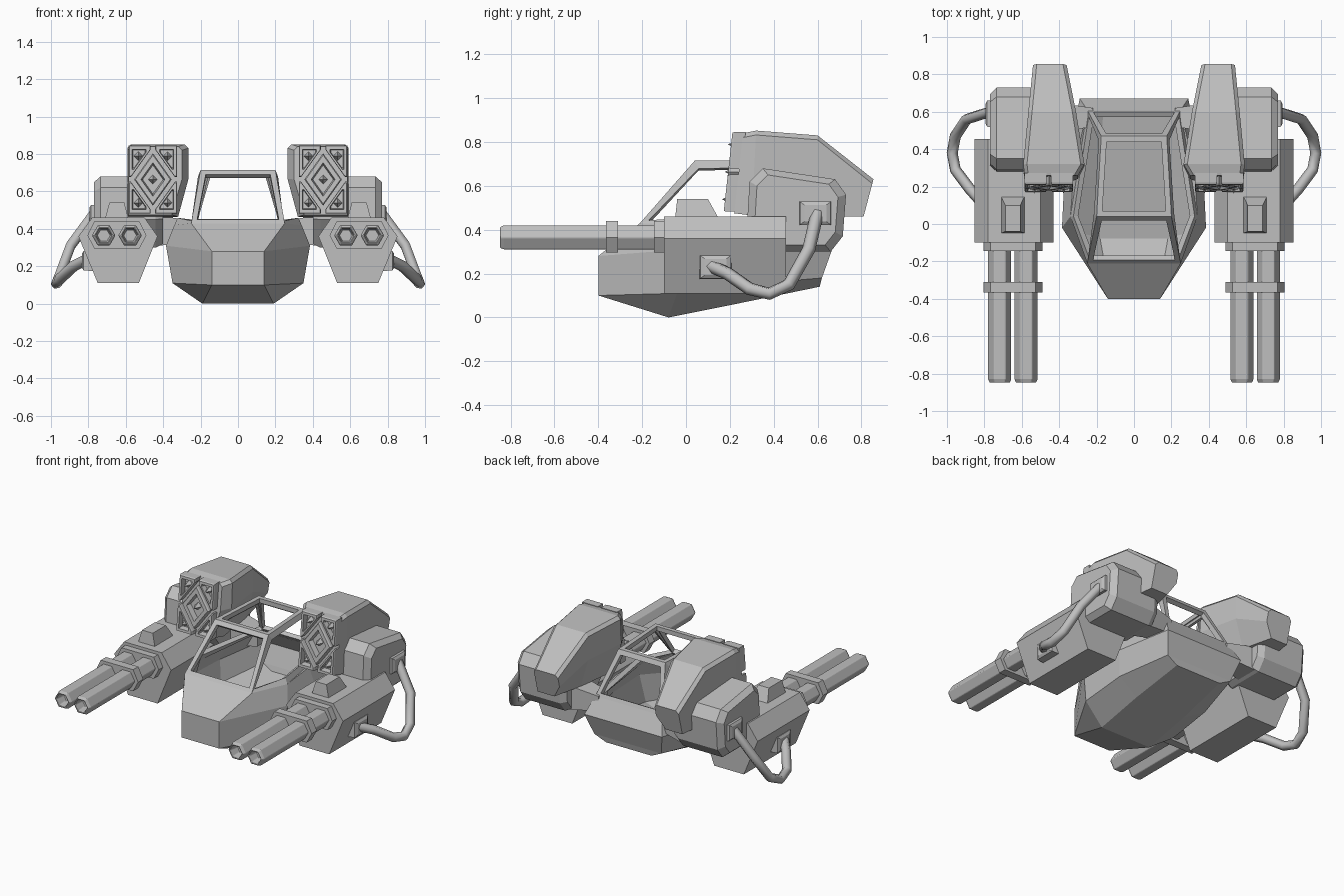
import bpy, bmesh, math
from mathutils import Vector

if "Cube" in bpy.data.objects:
    bpy.data.objects.remove(bpy.data.objects["Cube"], do_unlink=True)

grey = bpy.data.materials.new("hull_grey")
GREY = (0.52, 0.52, 0.52, 1)
grey.diffuse_color = GREY
grey.use_nodes = True
grey.node_tree.nodes["Principled BSDF"].inputs["Base Color"].default_value = GREY


def finish(name, bm, mirror=True):
    """Turn a bmesh into an object, mirrored to the other side if asked."""
    bmesh.ops.remove_doubles(bm, verts=bm.verts, dist=0.0005)
    bmesh.ops.recalc_face_normals(bm, faces=bm.faces)
    mesh = bpy.data.meshes.new(name)
    bm.to_mesh(mesh)
    bm.free()
    mesh.materials.append(grey)
    ob = bpy.data.objects.new(name, mesh)
    bpy.context.collection.objects.link(ob)
    if mirror:
        ob.modifiers.new("Mirror", "MIRROR").use_mirror_merge = False
    return ob


def add_loft(bm, rings, caps=True):
    loops = [[bm.verts.new(p) for p in ring] for ring in rings]
    n = len(loops[0])
    for a, b in zip(loops, loops[1:]):
        for i in range(n):
            j = (i + 1) % n
            bm.faces.new((a[i], a[j], b[j], b[i]))
    if caps:
        bm.faces.new(loops[0])
        bm.faces.new(loops[-1])


def loft(name, rings, mirror=True, caps=True):
    bm = bmesh.new()
    add_loft(bm, rings, caps)
    return finish(name, bm, mirror)


def along_y(profile, y):
    return [(x, y, z) for x, z in profile]


def rect(cx, cy, hx, hy):
    return [(cx - hx, cy - hy), (cx + hx, cy - hy), (cx + hx, cy + hy), (cx - hx, cy + hy)]


# Hull: an open tub, keel / low chine / high chine / sill on each station
stations = [
    [(.14, -.4, .1), (.14, -.4, .1), (.14, -.4, .28), (.25, -.21, .43)],
    [(.19, -.08, 0), (.35, -.04, .11), (.385, -.02, .31), (.34, .04, .42)],
    [(.19, .25, .066), (.34, .27, .15), (.37, .3, .31), (.32, .3, .43)],
    [(.17, .61, .14), (.25, .62, .18), (.29, .67, .32), (.25, .61, .43)],
]
bm = bmesh.new()
sides = []
for s in (1, -1):
    sides.append([[bm.verts.new((s * x, y, z)) for x, y, z in st] for st in stations])
for grid in sides:
    for a, b in zip(grid, grid[1:]):
        for i in range(3):
            bm.faces.new((a[i], a[i + 1], b[i + 1], b[i]))
r, l = sides
for i in range(3):
    bm.faces.new((r[i][0], r[i + 1][0], l[i + 1][0], l[i][0]))
    for end in (0, 3):
        if end or i:
            bm.faces.new((r[end][i], r[end][i + 1], l[end][i + 1], l[end][i]))
hull = finish("hull", bm, False)
m = hull.modifiers.new("Wall", "SOLIDIFY")
m.thickness, m.offset = 0.03, -1

# Canopy: cage with every pane cut out to leave a frame
sill = [(.25, -.21, .43), (.34, .04, .42), (.25, .61, .43)]
roof = [(.2, .04, .715), (.175, .47, .715)]
bm = bmesh.new()
R = [bm.verts.new(p) for p in sill + roof]
L = [bm.verts.new((-x, y, z)) for x, y, z in sill + roof]
for v in (R, L):
    bm.faces.new((v[0], v[1], v[3]))
    bm.faces.new((v[1], v[2], v[4], v[3]))
for a, b in ((0, 3), (3, 4), (4, 2)):
    bm.faces.new((R[a], R[b], L[b], L[a]))
bmesh.ops.recalc_face_normals(bm, faces=bm.faces)
bmesh.ops.dissolve_edges(bm, edges=[e for v in (R, L) for e in v[3].link_edges
                                    if v[1] in e.verts])
panes = list(bm.faces)
bmesh.ops.inset_individual(bm, faces=panes, thickness=0.042)
bmesh.ops.delete(bm, geom=panes, context="FACES")
canopy = finish("canopy_frame", bm, False)
m = canopy.modifiers.new("Bars", "SOLIDIFY")
m.thickness, m.offset = 0.03, -1

# Shoulder blocks and the arms joining them to the hull
shoulder = [(.28, .45), (.29, .62), (.35, .68), (.68, .63), (.73, .56),
            (.715, .37), (.66, .3), (.4, .3)]


def shoulder_ring(x, k):
    return [(x, .5 + (y - .5) * k, .49 + (z - .49) * k) for y, z in shoulder]


loft("shoulder", [shoulder_ring(.4, .9), shoulder_ring(.44, 1),
                  shoulder_ring(.735, 1), shoulder_ring(.77, .84)])
loft("shoulder_arm", [[(x, y, z) for y, z in rect(.57, .39, h, h)]
                      for x, h in ((.22, .05), (.45, .085))])


# Launcher pods: tapering body with a cut inner lower corner
def pod_ring(y0, y1, xin, xout, lo, hi, c=.02):
    mid = lo + (hi - lo) * .52
    pts = [(xout, lo), (xout, hi - c), (xout - c, hi), (xin + c, hi),
           (xin, hi - c), (xin, mid), (xin + .055, lo)]
    return [(x, y0 + (y1 - y0) * (z - lo) / (hi - lo), z) for x, z in pts]


loft("launcher_pod", [
    pod_ring(.22, .26, .3, .585, .475, .84),
    pod_ring(.3, .32, .265, .592, .465, .852),
    pod_ring(.6, .6, .31, .565, .46, .83),
    pod_ring(.81, .855, .36, .54, .46, .63),
])

# Launcher face: five raised cells, each with a recess and a pointed warhead
diamond = [(-.1, 0), (0, -.14), (.1, 0), (0, .14)]
corner = [(.012, .182), (.13, .182), (.13, .012), (.118, .012), (.012, .16)]
cells = [diamond] + [[(a * u, b * v) for u, v in corner] for a in (1, -1) for b in (1, -1)]


def face_point(u, v, depth):
    return Vector((.455 + u, .222 + .11 * v - depth, .664 + v))


bm = bmesh.new()
for cell in cells:
    if cell is diamond:
        cu, cv = 0, 0
    else:
        cu = math.copysign(.078, sum(p[0] for p in cell))
        cv = math.copysign(.125, sum(p[1] for p in cell))

    def cell_ring(k, depth):
        return [face_point(cu + (u - cu) * k, cv + (v - cv) * k, depth) for u, v in cell]
    add_loft(bm, [cell_ring(1, -.03), cell_ring(1, .02), cell_ring(.93, .03),
                  cell_ring(.64, .03), cell_ring(.55, -.005)])
    base = [face_point(cu + .025 * math.cos(a * math.pi / 2),
                       cv + .025 * math.sin(a * math.pi / 2), -.006) for a in range(4)]
    tip = bm.verts.new(face_point(cu, cv, .045))
    ring = [bm.verts.new(p) for p in base]
    for i in range(4):
        bm.faces.new((ring[i], ring[(i + 1) % 4], tip))
finish("launcher_cells", bm)

# Gun housings with a raised hatch
housing = [(.53, .11), (.75, .11), (.853, .36), (.78, .46), (.5, .46), (.43, .36)]
loft("gun_housing", [along_y(housing, -.1), along_y(housing, .455)])
loft("gun_hatch", [[(x, y, z) for x, y in rect(.648, c, hx, hy)]
                   for z, c, hx, hy in ((.45, .05, .064, .1), (.54, .03, .04, .07))])


# Twin barrels with hollow muzzles
def hexagon(cx, cz, rad):
    return [(cx + rad * math.cos(k * math.pi / 3), cz + rad * math.sin(k * math.pi / 3))
            for k in range(6)]


for name, x in (("inner_barrel", .577), ("outer_barrel", .718)):
    steps = [(.063, -.08), (.063, -.83), (.055, -.848), (.044, -.848), (.036, -.78)]
    barrel = loft(name, [along_y(hexagon(x, .365, rad), y) for rad, y in steps])
    m = barrel.modifiers.new("Soft edges", "BEVEL")
    m.width, m.segments, m.angle_limit = 0.012, 2, math.radians(50)

# Clamp band and collar around both barrels
band = [(.527, .295), (.768, .295), (.805, .365), (.768, .44), (.527, .44), (.49, .365)]
for name, y0, y1 in (("barrel_clamp", -.365, -.31), ("barrel_collar", -.145, -.09)):
    loft(name, [along_y(band, y0), along_y(band, y1)])

# Cable sockets on the housing and shoulder
for name, y, z, steps in (
        ("housing_socket", .135, .23, ((.76, .075), (.825, .07), (.835, .05))),
        ("shoulder_socket", .59, .475, ((.74, .075), (.785, .07), (.795, .05)))):
    loft(name, [[(x, b, c) for b, c in rect(y, z, h, h * .75)] for x, h in steps])

# Sagging cable between the two sockets
path = [(.8, .1, .24), (.88, .19, .2), (.955, .29, .13), (.972, .38, .108),
        (.955, .47, .15), (.895, .56, .31), (.77, .6, .48)]
curve = bpy.data.curves.new("cable", "CURVE")
curve.dimensions = "3D"
curve.bevel_depth, curve.bevel_resolution = 0.03, 1
curve.use_fill_caps = True
spline = curve.splines.new("POLY")
spline.points.add(len(path) - 1)
for p, co in zip(spline.points, path):
    p.co = (*co, 1)
curve.materials.append(grey)
cable = bpy.data.objects.new("cable", curve)
bpy.context.collection.objects.link(cable)
bpy.ops.object.select_all(action="DESELECT")
cable.select_set(True)
bpy.context.view_layer.objects.active = cable
bpy.ops.object.convert(target="MESH")
bpy.context.object.modifiers.new("Mirror", "MIRROR").use_mirror_merge = False
